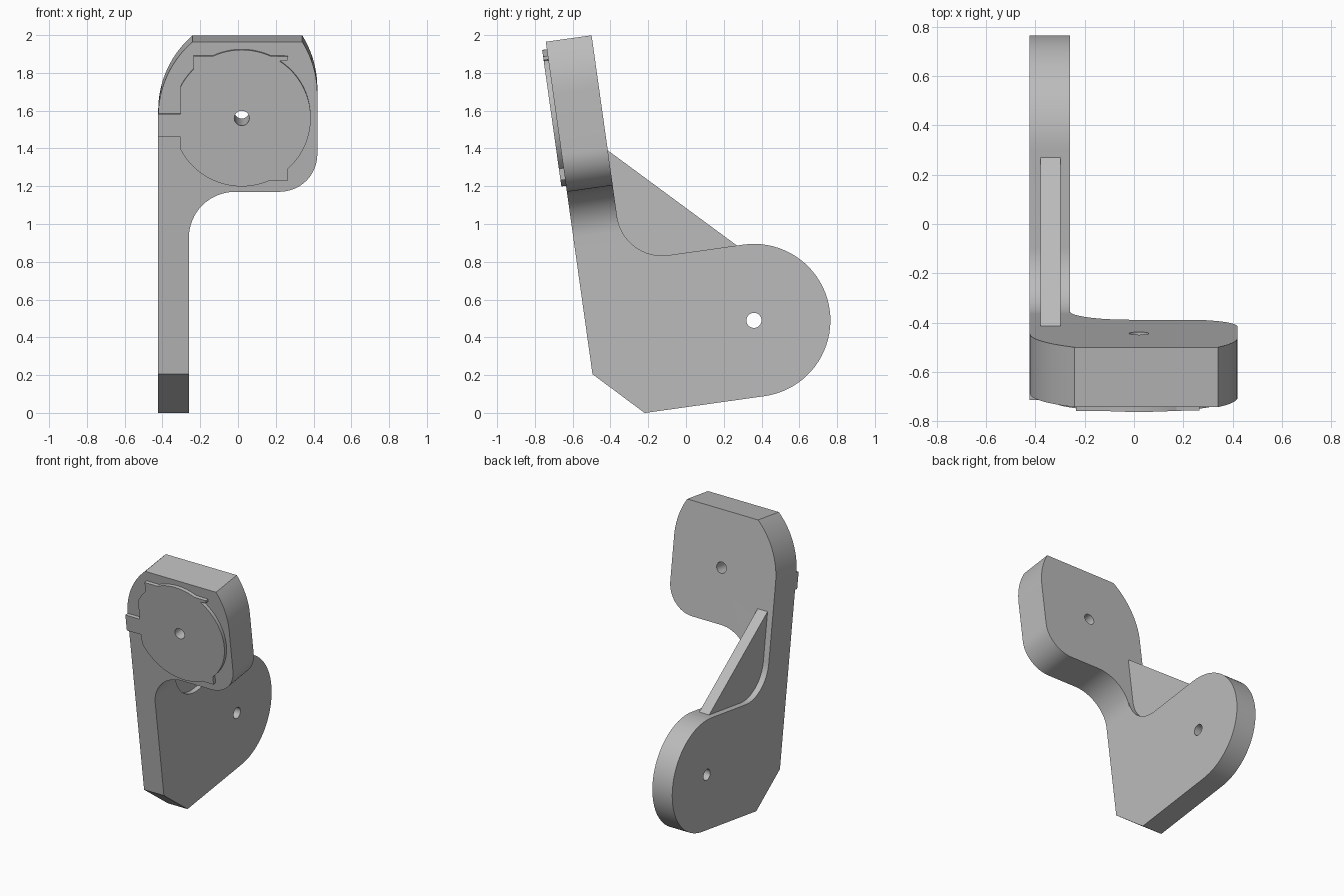
import bpy, bmesh
from math import radians, cos, sin
from mathutils import Vector

if "Cube" in bpy.data.objects:
    bpy.data.objects.remove(bpy.data.objects["Cube"])

grey = bpy.data.materials.new("plain grey")
grey.use_nodes = True
grey.diffuse_color = (0.5, 0.5, 0.5, 1)
grey.node_tree.nodes["Principled BSDF"].inputs["Base Color"].default_value = grey.diffuse_color

# The bracket is drawn upright (x across, y depth, z height), then leant forward
TILT, ORIGIN = radians(8), (0, -0.495, 0.205)
LEFT, RIGHT, ARM = -0.4225, 0.42, -0.26
DEPTH, TOP, BOTTOM = 0.245, 1.777, -0.242
LOBE = (0.886, 0.163)
PAD = (0.02, 1.372)


def arc(c, r, a0, a1, n=16):
    angles = [radians(a0 + (a1 - a0) * i / n) for i in range(n + 1)]
    return [(c[0] + r * cos(a), c[1] + r * sin(a)) for a in angles]


def extrude(name, outline, axis, start, end):
    """Extrude a 2D outline along x (outline is depth, height) or y (outline is x, height)."""
    def place(p, t):
        return (t, p[0], p[1]) if axis == "x" else (p[0], t, p[1])
    bm = bmesh.new()
    face = bm.faces.new([bm.verts.new(place(p, start)) for p in outline])
    ext = bmesh.ops.extrude_face_region(bm, geom=[face])
    move = Vector(place((0, 0), end - start))
    bmesh.ops.translate(bm, vec=move, verts=[g for g in ext["geom"] if isinstance(g, bmesh.types.BMVert)])
    bmesh.ops.recalc_face_normals(bm, faces=bm.faces[:])
    mesh = bpy.data.meshes.new(name)
    bm.to_mesh(mesh)
    bm.free()
    mesh.materials.append(grey)
    obj = bpy.data.objects.new(name, mesh)
    bpy.context.collection.objects.link(obj)
    return obj


def combine(obj, other, operation):
    mod = obj.modifiers.new(operation.lower(), "BOOLEAN")
    mod.object, mod.operation, mod.solver = other, operation, "EXACT"
    bpy.context.view_layer.objects.active = obj
    bpy.ops.object.modifier_apply(modifier=mod.name)


# Side plate: chamfered foot, round lobe and a fillet running up to the front plate
side_plate = extrude("bracket", [(0, 0), (DEPTH, BOTTOM)]
                     + arc(LOBE, 0.405, -90, 90, 40)
                     + arc((DEPTH + 0.24, 0.808), 0.24, 270, 180)
                     + [(DEPTH, 1.2), (0, 1.2)], "x", LEFT, ARM)

# Front plate: curved shoulders, rounded corner and a fillet down to the arm
front_plate = extrude("front_plate", [(LEFT, 0.6), (ARM, 0.6)]
                      + arc((ARM + 0.245, 0.73), 0.245, 180, 90)
                      + arc((RIGHT - 0.2, 1.175), 0.2, -90, 0)
                      + arc((RIGHT - 0.53, 1.497), 0.53, 0, 31.9, 10)
                      + arc((LEFT + 0.53, 1.377), 0.53, 131, 180), "y", 0, DEPTH)

# Triangular gusset between the arm and the lobe
gusset = extrude("gusset", [(0.2, 0.5), (0.853, 0.5), (0.853, 0.567), (DEPTH, 1.162), (0.2, 1.162)],
                 "x", -0.378, -0.297)

# Thin raised pad with corner tabs and a side tab
def at(x, z):
    return (PAD[0] + x, PAD[1] + z)


R = 0.365
raised_pad = extrude("raised_pad", arc(PAD, R, -47.8, 57, 30)
                     + [at(0.245, 0.31), at(0.245, 0.33)]
                     + arc(PAD, R, 65.4, 114.6)
                     + [at(-0.255, 0.332)]
                     + arc(PAD, R, 134.3, 152.9, 6)
                     + [at(-0.325, 0.022), at(-0.4425, 0.022), at(-0.4425, -0.1), at(-0.325, -0.1)]
                     + arc(PAD, R, 207.1, 294.6, 24)
                     + [at(0.245, -0.332)], "y", -0.025, 0)

# Join the plates, then drill the two holes
combine(side_plate, front_plate, "UNION")
combine(side_plate, gusset, "UNION")
front_drill = extrude("front_drill", arc(PAD, 0.04, 0, 345, 23), "y", -0.2, 0.5)
side_drill = extrude("side_drill", arc(LOBE, 0.04, 0, 345, 23), "x", -0.6, -0.1)
for part, drill in ((side_plate, front_drill), (side_plate, side_drill), (raised_pad, front_drill)):
    combine(part, drill, "DIFFERENCE")
for helper in (front_plate, gusset, front_drill, side_drill):
    bpy.data.objects.remove(helper)

# Lean the finished parts forward and smooth the curved walls
for part in (side_plate, raised_pad):
    part.rotation_euler.x = TILT
    part.location = ORIGIN
    bpy.ops.object.select_all(action="DESELECT")
    part.select_set(True)
    bpy.context.view_layer.objects.active = part
    bpy.ops.object.shade_smooth_by_angle(angle=radians(20))
